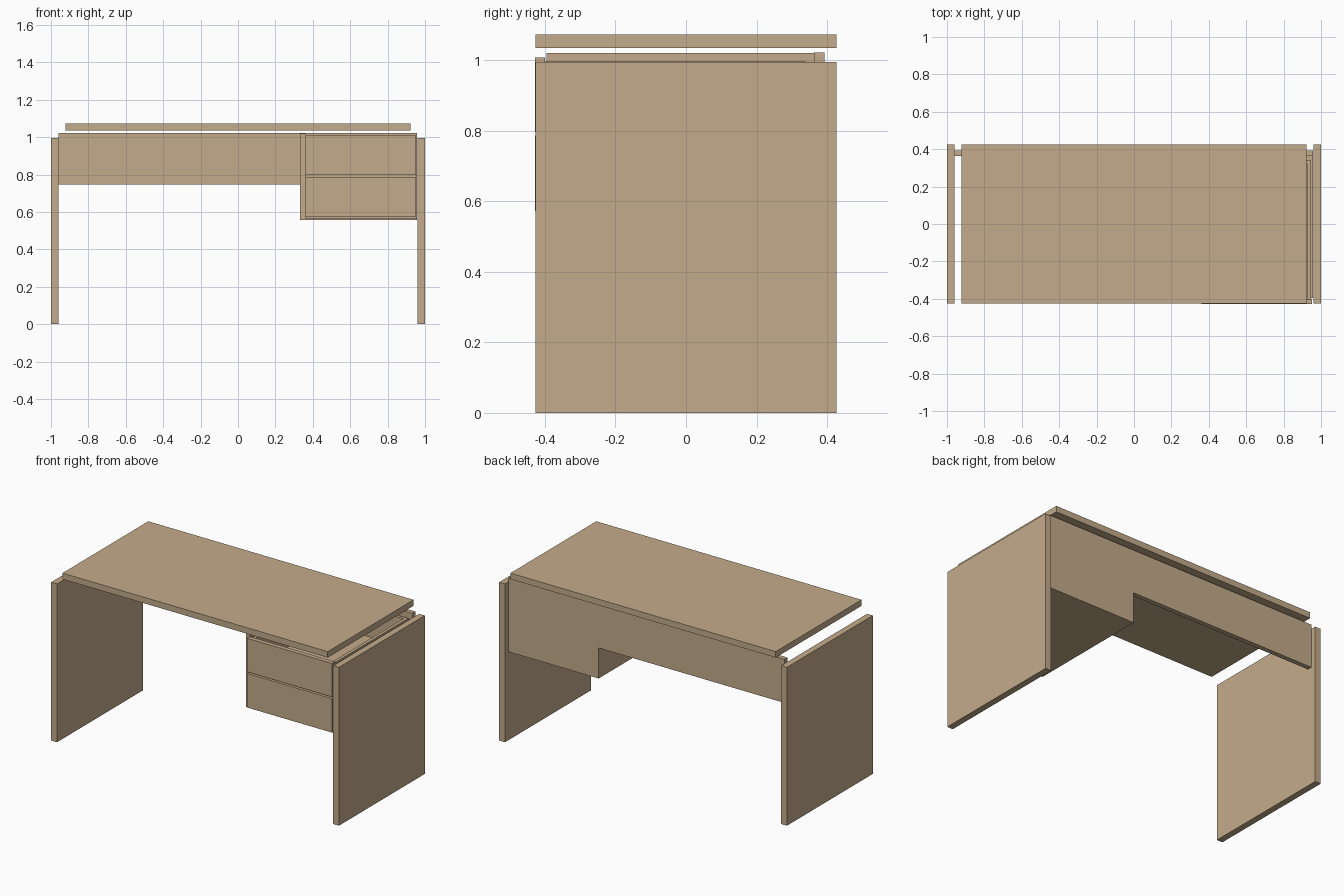
import bpy, bmesh

if "Cube" in bpy.data.objects:
    bpy.data.objects.remove(bpy.data.objects["Cube"])

wood = bpy.data.materials.new("tan_wood")
wood.diffuse_color = (0.55, 0.41, 0.26, 1.0)
wood.use_nodes = True
wood.node_tree.nodes["Principled BSDF"].inputs["Base Color"].default_value = wood.diffuse_color


def finish(name, bm):
    bmesh.ops.recalc_face_normals(bm, faces=bm.faces)
    mesh = bpy.data.meshes.new(name)
    bm.to_mesh(mesh)
    bm.free()
    mesh.materials.append(wood)
    obj = bpy.data.objects.new(name, mesh)
    bpy.context.collection.objects.link(obj)
    return obj


def panel(name, profile, y0, y1):
    """Extrude an x-z outline from y0 to y1."""
    bm = bmesh.new()
    face = bm.faces.new([bm.verts.new((x, y0, z)) for x, z in profile])
    ext = bmesh.ops.extrude_face_region(bm, geom=[face])
    verts = [v for v in ext["geom"] if isinstance(v, bmesh.types.BMVert)]
    bmesh.ops.translate(bm, verts=verts, vec=(0, y1 - y0, 0))
    return finish(name, bm)


def box(name, x0, x1, y0, y1, z0, z1):
    return panel(name, [(x0, z0), (x1, z0), (x1, z1), (x0, z1)], y0, y1)


# Desk top, floating slightly above the frame
box("desk_top", -0.922, 0.922, -0.426, 0.426, 1.035, 1.073)

# Side panels
for side, x0 in (("left", -1.0), ("right", 0.96)):
    box(side + "_side_panel", x0, x0 + 0.04, -0.426, 0.426, 0, 0.995)

# Back panel, stepped down behind the drawers
panel("back_panel", [(-0.96, 0.748), (0.332, 0.748), (0.332, 0.556),
                     (0.957, 0.556), (0.957, 1.022), (-0.96, 1.022)], 0.363, 0.393)

# Drawer cabinet carcass
box("cabinet_side", 0.332, 0.36, -0.395, 0.363, 0.556, 1.02)
box("cabinet_bottom", 0.36, 0.957, -0.395, 0.363, 0.556, 0.568)

# Two open-topped drawers
for name, z0, z1 in (("lower", 0.573, 0.787), ("upper", 0.797, 1.008)):
    box(name + "_drawer_front", 0.362, 0.953, -0.428, -0.4, z0, z1)
    zb, zt = z0 + 0.01, z1 - 0.012
    box(name + "_drawer_left", 0.368, 0.388, -0.4, 0.34, zb, zt)
    box(name + "_drawer_right", 0.926, 0.946, -0.4, 0.34, zb, zt)
    box(name + "_drawer_back", 0.388, 0.926, 0.32, 0.34, zb, zt)
    box(name + "_drawer_floor", 0.388, 0.926, -0.4, 0.32, zb, zb + 0.012)
